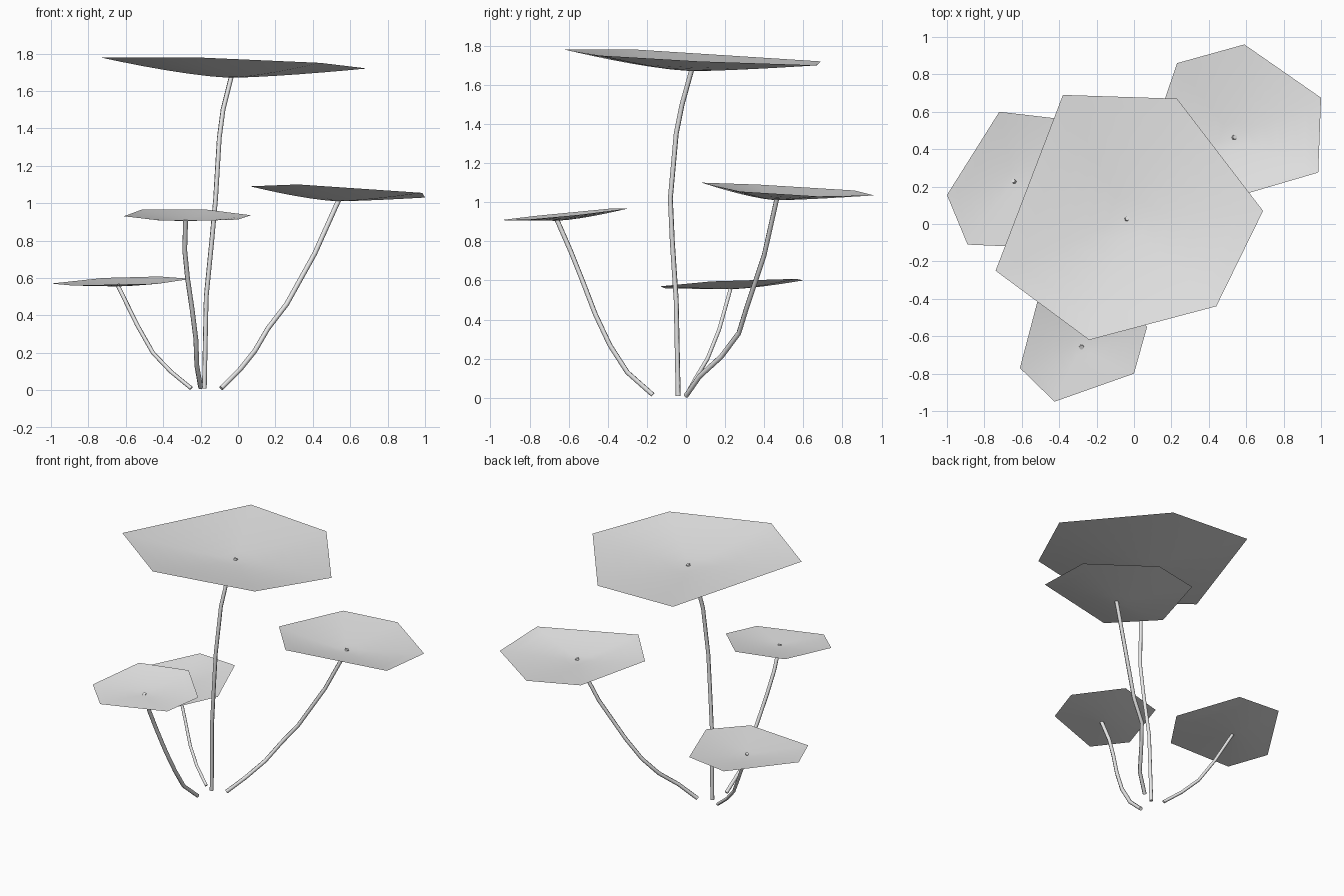
import bpy
import bmesh
from mathutils import Vector

if "Cube" in bpy.data.objects:
    bpy.data.objects.remove(bpy.data.objects["Cube"])

grey = bpy.data.materials.new("light_grey")
grey.use_nodes = True
colour = (0.8, 0.8, 0.8, 1)
grey.diffuse_color = colour
grey.node_tree.nodes["Principled BSDF"].inputs["Base Color"].default_value = colour

RINGS = 6


def add_leaf(name, centre, rim):
    """Six-sided sheet that dips gently from its rim to its centre."""
    bm = bmesh.new()
    centre = Vector(centre)
    hub = bm.verts.new(centre)
    inner = None
    for ring in range(1, RINGS + 1):
        t = ring / RINGS
        loop = []
        for corner in rim:
            d = Vector(corner) - centre
            loop.append(bm.verts.new(centre + Vector((d.x * t, d.y * t, d.z * t ** 1.4))))
        for i in range(len(loop)):
            j = (i + 1) % len(loop)
            if inner:
                bm.faces.new((inner[i], loop[i], loop[j], inner[j]))
            else:
                bm.faces.new((hub, loop[i], loop[j]))
        inner = loop
    for face in bm.faces:
        face.normal_update()
        if face.normal.z < 0:
            face.normal_flip()
        face.smooth = True
    mesh = bpy.data.meshes.new(name)
    bm.to_mesh(mesh)
    bm.free()
    mesh.materials.append(grey)
    bpy.context.collection.objects.link(bpy.data.objects.new(name, mesh))


def add_stem(name, path, radius=0.013):
    """Thin six-sided tube along a bent path."""
    curve = bpy.data.curves.new(name, "CURVE")
    curve.dimensions = "3D"
    curve.bevel_depth = radius
    curve.bevel_resolution = 1
    curve.use_fill_caps = True
    spline = curve.splines.new("POLY")
    spline.points.add(len(path) - 1)
    for point, co in zip(spline.points, path):
        point.co = (*co, 1)
    spline.use_smooth = True
    curve.materials.append(grey)
    bpy.context.collection.objects.link(bpy.data.objects.new(name, curve))


# Tall middle leaf
add_leaf("tall_leaf", (-0.04, 0.03, 1.67), [
    (-0.38, 0.69, 1.72), (0.23, 0.67, 1.70), (0.69, 0.07, 1.72),
    (0.44, -0.44, 1.75), (-0.24, -0.62, 1.78), (-0.74, -0.25, 1.78)])
add_stem("tall_stem", [
    (-0.18, -0.04, 0.01), (-0.17, -0.05, 0.5), (-0.14, -0.07, 0.8),
    (-0.12, -0.08, 1.02), (-0.1, -0.05, 1.35), (-0.08, -0.02, 1.5),
    (-0.035, 0.03, 1.68)])

# Back left leaf
add_leaf("back_left_leaf", (0.53, 0.46, 1.01), [
    (0.23, 0.86, 1.06), (0.59, 0.96, 1.035), (1.0, 0.675, 1.03),
    (0.985, 0.275, 1.055), (0.32, 0.08, 1.1), (0.065, 0.37, 1.09)])
add_stem("back_left_stem", [
    (-0.09, 0, 0.01), (0.01, 0.07, 0.11), (0.09, 0.18, 0.21),
    (0.16, 0.27, 0.33), (0.26, 0.31, 0.46), (0.41, 0.4, 0.73),
    (0.54, 0.465, 1.02)])

# Low right leaf
add_leaf("right_leaf", (-0.64, 0.23, 0.555), [
    (-0.72, 0.6, 0.6), (-1.0, 0.155, 0.57), (-0.89, -0.11, 0.56),
    (-0.42, -0.13, 0.57), (-0.25, 0.13, 0.595), (-0.42, 0.565, 0.608)])
add_stem("right_stem", [
    (-0.25, 0, 0.01), (-0.36, 0.05, 0.1), (-0.455, 0.11, 0.2),
    (-0.54, 0.17, 0.35), (-0.645, 0.23, 0.565)], 0.011)

# Front leaf
add_leaf("front_leaf", (-0.28, -0.66, 0.905), [
    (-0.61, -0.77, 0.93), (-0.425, -0.95, 0.908), (0, -0.8, 0.912),
    (0.07, -0.55, 0.935), (-0.18, -0.3, 0.967), (-0.51, -0.39, 0.967)])
add_stem("front_stem", [
    (-0.2, -0.17, 0.015), (-0.22, -0.3, 0.13), (-0.225, -0.39, 0.27),
    (-0.245, -0.465, 0.43), (-0.27, -0.53, 0.6), (-0.285, -0.59, 0.75),
    (-0.28, -0.66, 0.91)])
